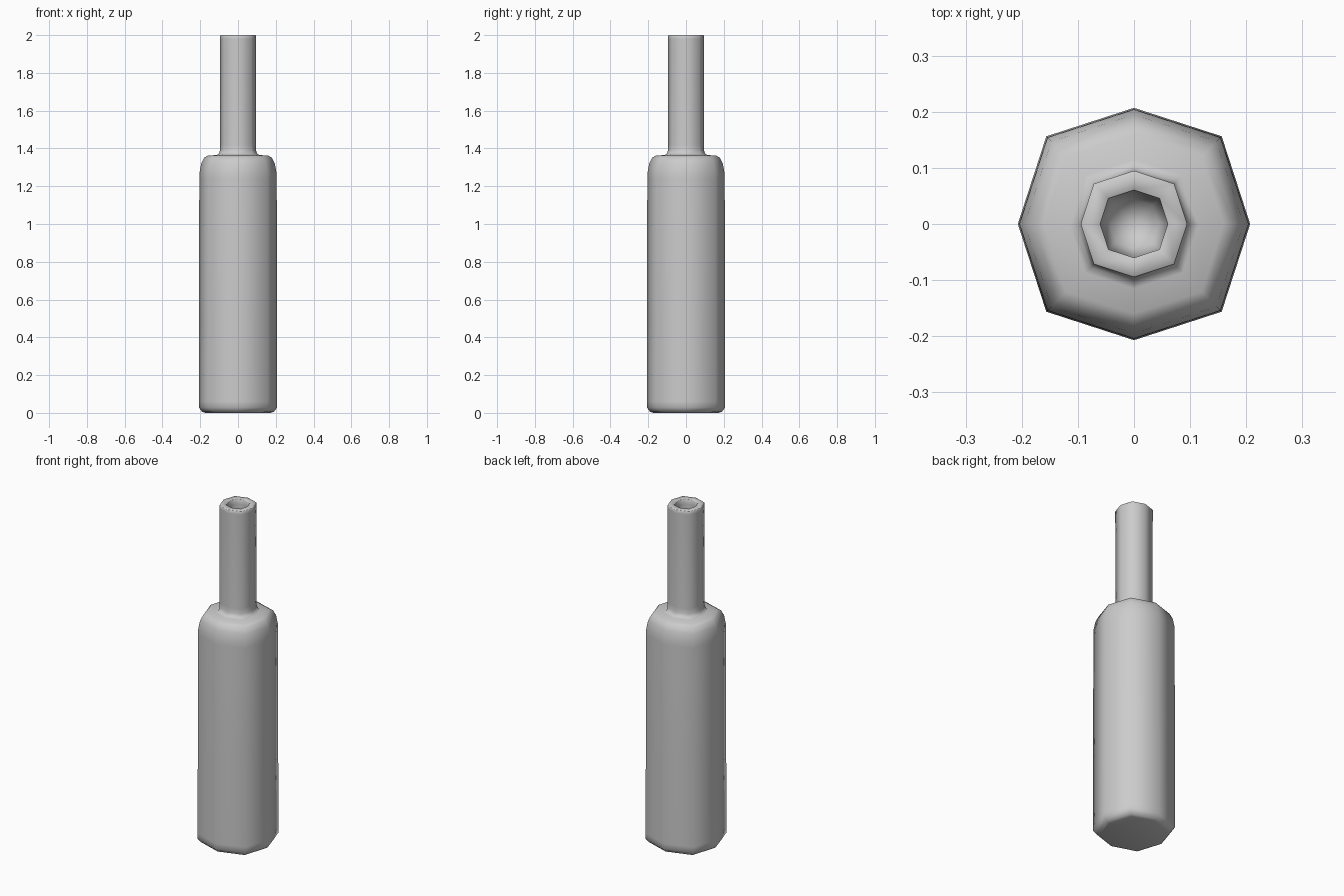
import bpy, bmesh

if "Cube" in bpy.data.objects:
    bpy.data.objects.remove(bpy.data.objects["Cube"])

# Profile from base centre, up the outside, over the lip and down the bore: (radius, z)
PROFILE = [
    (0.172, 0.0), (0.190, 0.006), (0.207, 0.028), (0.207, 0.06),
    (0.206, 0.48), (0.205, 1.24), (0.204, 1.27), (0.195, 1.32),
    (0.180, 1.35), (0.160, 1.362), (0.115, 1.365), (0.102, 1.372),
    (0.095, 1.39), (0.094, 1.42), (0.094, 1.87), (0.095, 1.98),
    (0.095, 1.998), (0.093, 2.0), (0.062, 2.0), (0.060, 1.997),
    (0.060, 1.97), (0.059, 1.68), (0.044, 1.37),
]
# Softened-square octagon cross-section
D = 0.755
SECTION = [(1, 0), (D, D), (0, 1), (-D, D), (-1, 0), (-D, -D), (0, -1), (D, -D)]

bm = bmesh.new()
rings = [[bm.verts.new((r * x, r * y, z)) for x, y in SECTION] for r, z in PROFILE]

# Walls
for a, b in zip(rings, rings[1:]):
    for i in range(8):
        j = (i + 1) % 8
        bm.faces.new((a[i], a[j], b[j], b[i]))

# Base and bore floor, each four quads around a centre point
for ring, z in ((rings[0], 0.0), (rings[-1], 1.36)):
    c = bm.verts.new((0, 0, z))
    for i in range(1, 8, 2):
        bm.faces.new((c, ring[i - 1], ring[i], ring[(i + 1) % 8]))

bmesh.ops.recalc_face_normals(bm, faces=bm.faces)
mesh = bpy.data.meshes.new("bottle")
bm.to_mesh(mesh)
bm.free()
for p in mesh.polygons:
    p.use_smooth = True

bottle = bpy.data.objects.new("bottle", mesh)
bpy.context.collection.objects.link(bottle)
